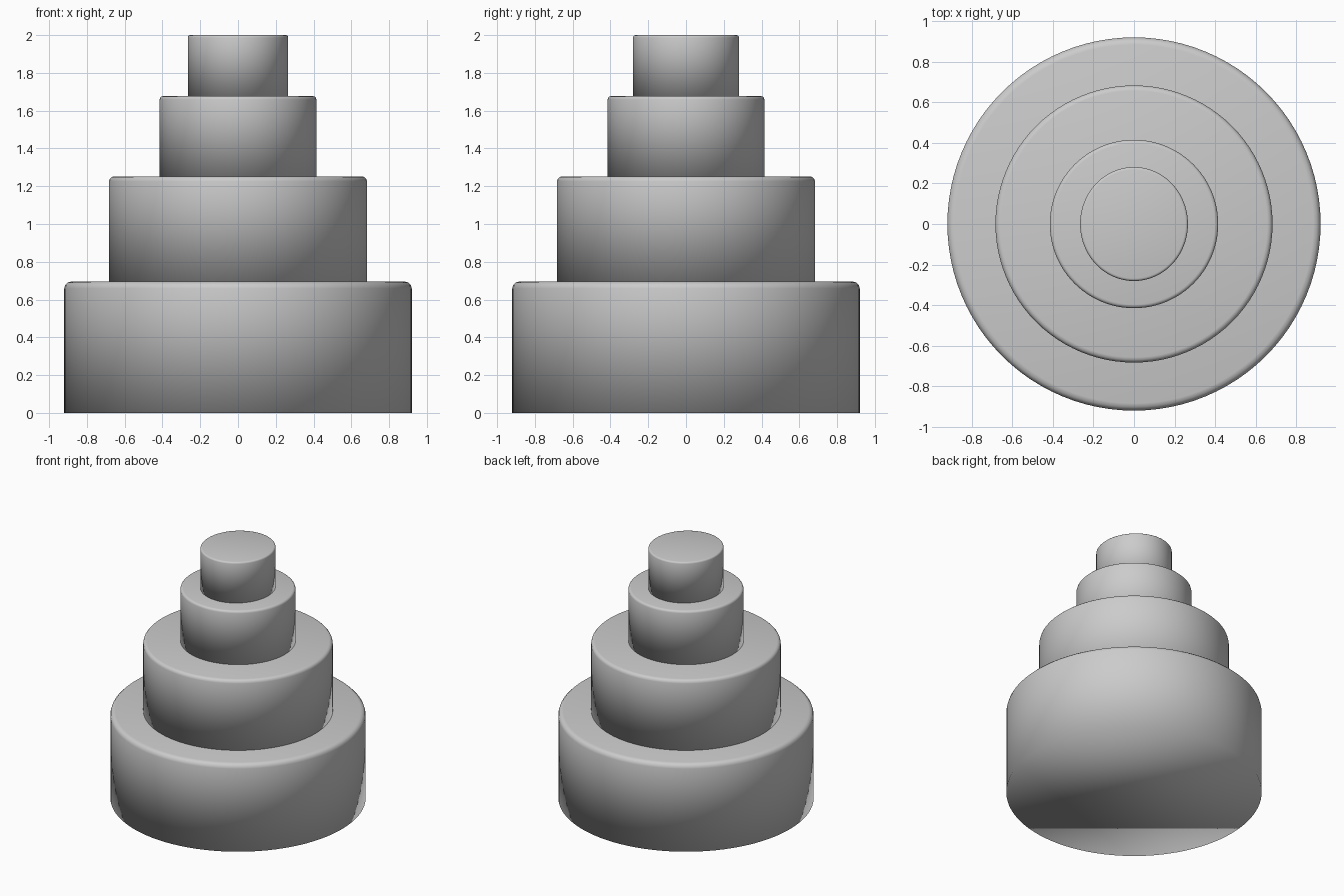
import bpy, bmesh

if "Cube" in bpy.data.objects:
    bpy.data.objects.remove(bpy.data.objects["Cube"])


def tier(name, rx, ry, z0, z1, bevel):
    """Closed round tier with a softened top rim, smooth shaded."""
    bm = bmesh.new()
    bmesh.ops.create_cone(bm, cap_ends=True, segments=96, radius1=1, radius2=1, depth=1)
    for v in bm.verts:
        v.co.x *= rx
        v.co.y *= ry
        v.co.z = z1 if v.co.z > 0 else z0
    rim = [e for e in bm.edges if all(abs(v.co.z - z1) < 1e-5 for v in e.verts)]
    bmesh.ops.bevel(bm, geom=rim, offset=bevel, offset_type='OFFSET',
                    segments=3, profile=0.5, affect='EDGES')
    for f in bm.faces:
        f.smooth = True
    mesh = bpy.data.meshes.new(name)
    bm.to_mesh(mesh)
    bm.free()
    obj = bpy.data.objects.new(name, mesh)
    bpy.context.collection.objects.link(obj)


# Four stacked tiers; the top one is slightly oval
tier("bottom_tier", 0.92, 0.92, 0.0, 0.695, 0.036)
tier("second_tier", 0.683, 0.683, 0.695, 1.252, 0.026)
tier("third_tier", 0.415, 0.415, 1.252, 1.677, 0.018)
tier("top_tier", 0.266, 0.281, 1.677, 2.0, 0.013)
